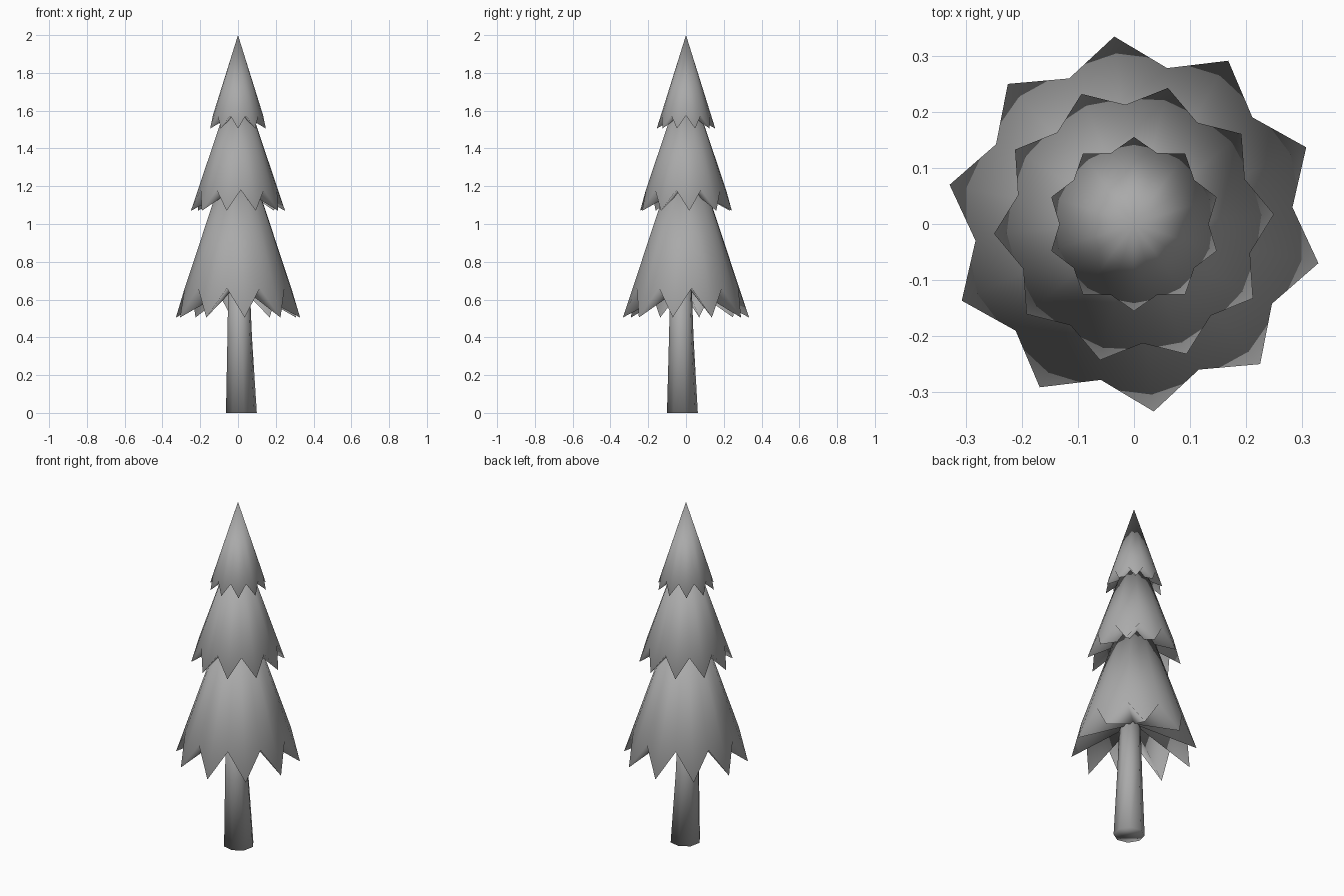
import bpy, bmesh
from math import sin, cos, radians
from mathutils import Vector

cube = bpy.data.objects.get("Cube")
if cube:
    bpy.data.objects.remove(cube)

grey = bpy.data.materials.new("plain grey")
grey.use_nodes = True
colour = (0.4, 0.4, 0.4, 1)
grey.diffuse_color = colour
grey.node_tree.nodes["Principled BSDF"].inputs["Base Color"].default_value = colour


def finish(name, bm):
    bmesh.ops.recalc_face_normals(bm, faces=bm.faces)
    for face in bm.faces:
        face.smooth = True
    mesh = bpy.data.meshes.new(name)
    bm.to_mesh(mesh)
    bm.free()
    mesh.materials.append(grey)
    obj = bpy.data.objects.new(name, mesh)
    bpy.context.collection.objects.link(obj)
    return mesh


def ring(bm, count, point):
    return [bm.verts.new(point(i)) for i in range(count)]


# Branch tier: a cone whose rim alternates between low tips and high notches
def branch_tier(name, apex, tip, notch, turn, points=10):
    bm = bmesh.new()

    def rim_point(i):
        r, z = notch if i % 2 else tip
        a = radians(turn + 180 / points * i)
        return r * cos(a), r * sin(a), z

    rim = ring(bm, 2 * points, rim_point)
    top = bm.verts.new((0, 0, apex))
    under = bm.verts.new((0, 0, notch[1] + 0.02))
    for i, v in enumerate(rim):
        following = rim[(i + 1) % len(rim)]
        bm.faces.new((v, following, top))
        bm.faces.new((following, v, under))
    mesh = finish(name, bm)

    # Soft shading: the rim faces outward, the tips turn slightly down
    normals = []
    for i in range(len(rim)):
        x, y, _ = mesh.vertices[i].co
        outward = Vector((x, y, 0)).normalized()
        outward.z = 0.05 if i % 2 else -0.1
        normals.append(outward.normalized())
    normals += [Vector((0, 0, 1)), Vector((0, 0, -1))]
    mesh.normals_split_custom_set_from_vertices(normals)


branch_tier("lower_branches", 1.51, (0.336, 0.505), (0.284, 0.66), 24)
branch_tier("middle_branches", 1.81, (0.25, 1.07), (0.213, 1.18), 4)
branch_tier("upper_branches", 2.0, (0.155, 1.505), (0.133, 1.575), 18)

# Trunk: slightly leaning, tapered, eight sided
bm = bmesh.new()
sections = [(0.018, -0.019, 0.083, 0), (0.009, -0.025, 0.066, 0.4),
            (0.005, -0.027, 0.057, 0.7)]
rings = []
for cx, cy, r, z in sections:
    rings.append(ring(bm, 8, lambda i: (cx + r * cos(radians(45 * i + 10)),
                                        cy + r * sin(radians(45 * i + 10)), z)))
for low, high in zip(rings, rings[1:]):
    for i in range(8):
        j = (i + 1) % 8
        bm.faces.new((low[i], low[j], high[j], high[i]))
bm.faces.new(rings[0])
bm.faces.new(rings[-1])
finish("trunk", bm)
